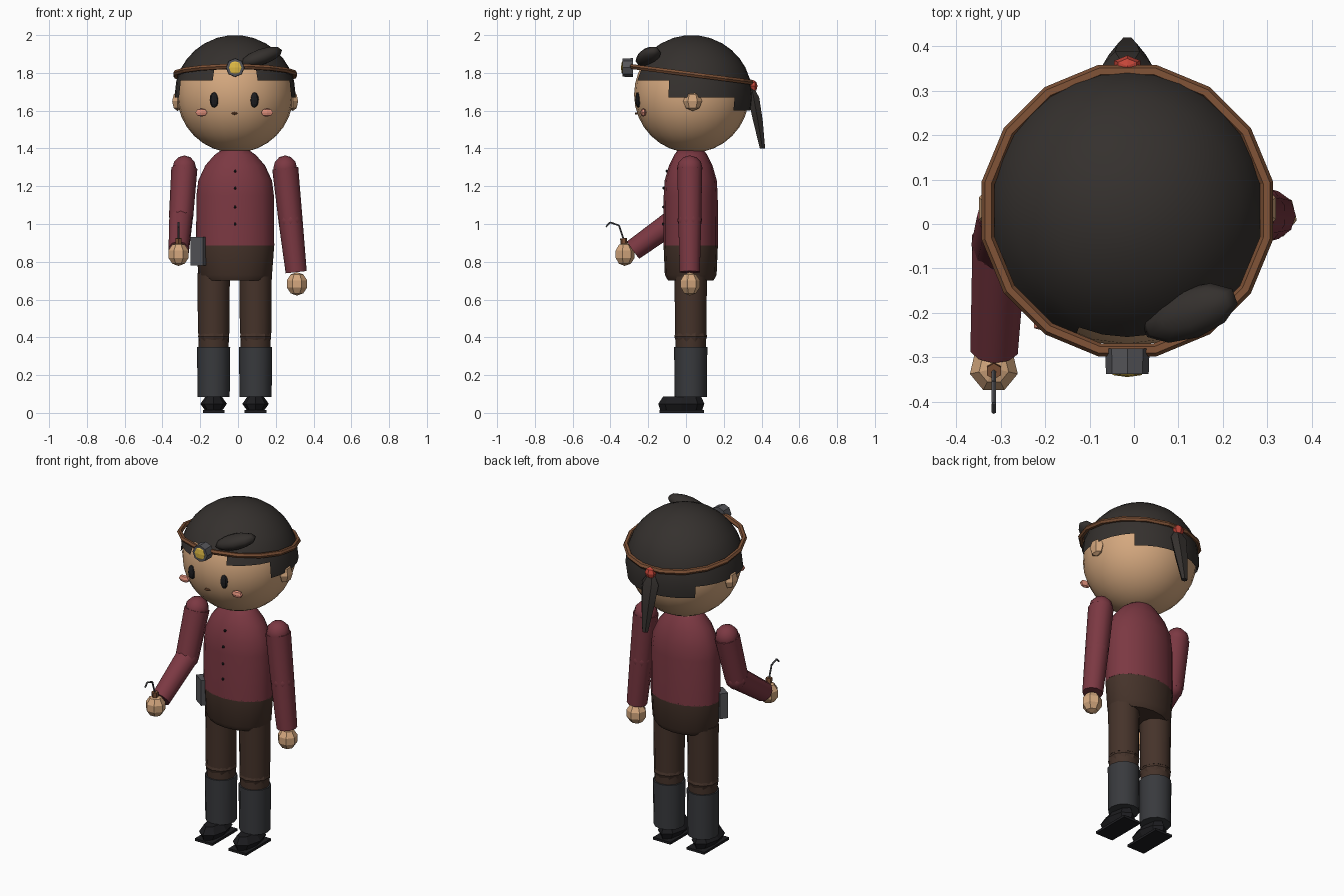
import bpy, bmesh, math
from mathutils import Vector, Matrix

if "Cube" in bpy.data.objects:
    bpy.data.objects.remove(bpy.data.objects["Cube"])

CX, CY = -0.015, 0.03   # body axis


def mat(name, *rgb):
    m = bpy.data.materials.new(name)
    m.diffuse_color = (*rgb, 1)
    m.use_nodes = True
    m.node_tree.nodes["Principled BSDF"].inputs["Base Color"].default_value = m.diffuse_color
    return m


SKIN = mat("skin", 0.66, 0.39, 0.21)
HAIR = mat("dark_hair", 0.035, 0.03, 0.027)
RED = mat("red_cloth", 0.20, 0.04, 0.055)
BROWN = mat("brown_cloth", 0.06, 0.033, 0.023)
LEATHER = mat("leather", 0.20, 0.08, 0.035)
BOOT = mat("boot_black", 0.04, 0.042, 0.047)
BLACK = mat("black", 0.012, 0.012, 0.014)
STEEL = mat("dark_steel", 0.09, 0.09, 0.1)
GOLD = mat("lens_yellow", 0.75, 0.5, 0.06)
PINK = mat("blush", 0.75, 0.28, 0.2)
TIE = mat("hair_tie_red", 0.55, 0.06, 0.04)


def finish(name, bm, m, smooth=None):
    bmesh.ops.recalc_face_normals(bm, faces=bm.faces)
    me = bpy.data.meshes.new(name)
    bm.to_mesh(me)
    bm.free()
    ob = bpy.data.objects.new(name, me)
    bpy.context.collection.objects.link(ob)
    me.materials.append(m)
    if smooth:
        bpy.ops.object.select_all(action='DESELECT')
        ob.select_set(True)
        bpy.context.view_layer.objects.active = ob
        bpy.ops.object.shade_smooth_by_angle(angle=math.radians(smooth))
    return ob


def ball(name, c, s, m, seg=8, rings=6, rot=None, smooth=None):
    bm = bmesh.new()
    bmesh.ops.create_uvsphere(bm, u_segments=seg, v_segments=rings, radius=1)
    r = rot or Matrix()
    bmesh.ops.transform(bm, verts=bm.verts, matrix=Matrix.Translation(c) @ r @ Matrix.Diagonal((*s, 1)))
    return finish(name, bm, m, smooth)


def limb(name, a, b, r1, r2, m, seg=10, smooth=45):
    a, b = Vector(a), Vector(b)
    d = b - a
    bm = bmesh.new()
    bmesh.ops.create_cone(bm, cap_ends=True, segments=seg, radius1=r1, radius2=r2, depth=d.length)
    q = d.to_track_quat('Z', 'Y').to_matrix().to_4x4()
    bmesh.ops.transform(bm, verts=bm.verts, matrix=Matrix.Translation((a + b) / 2) @ q)
    return finish(name, bm, m, smooth)


def box(name, c, s, m, rz=0):
    bm = bmesh.new()
    bmesh.ops.create_cube(bm, size=1)
    bmesh.ops.transform(bm, verts=bm.verts, matrix=Matrix.Translation(c)
                        @ Matrix.Rotation(rz, 4, 'Z') @ Matrix.Diagonal((*s, 1)))
    return finish(name, bm, m)


def loft(name, rings, m, seg=16, smooth=45):
    """Stack of ellipses (cx, cy, z, rx, ry), capped at both ends."""
    bm = bmesh.new()
    loops = [[bm.verts.new((cx + rx * math.cos(2 * math.pi * i / seg),
                            cy + ry * math.sin(2 * math.pi * i / seg), z)) for i in range(seg)]
             for cx, cy, z, rx, ry in rings]
    for p, q in zip(loops, loops[1:]):
        for i in range(seg):
            j = (i + 1) % seg
            bm.faces.new((p[i], p[j], q[j], q[i]))
    bm.faces.new(loops[0])
    bm.faces.new(loops[-1])
    return finish(name, bm, m, smooth)


# Head and ears
ball("head", (CX, CY, 1.685), (0.308, 0.305, 0.308), SKIN, 24, 16, smooth=60)
for s in (-1, 1):
    ball("ear", (CX + s * 0.305, 0.035, 1.65), (0.033, 0.05, 0.052), SKIN, 6, 4)

# Hair cap: a dome cut to a stepped hem (angle measured from the front)
bm = bmesh.new()
R, N = 0.322, 32
levels = [1.998, 1.985, 1.955, 1.92, 1.875, 1.83, 1.76, 1.67, 1.6]
dome = []
for z in levels:
    r = math.sqrt(max(R * R - (z - 1.678) ** 2, 0.0004))
    dome.append([bm.verts.new((CX + r * math.sin(2 * math.pi * i / N),
                               CY - r * math.cos(2 * math.pi * i / N), z)) for i in range(N)])
bm.faces.new(dome[0])
for i in range(N):
    phi = abs(((i + 0.5) * 360 / N + 180) % 360 - 180)
    rows = 5 if phi < 24 else 6 if phi < 66 else 7 if phi < 135 else 8
    for k in range(rows):
        j = (i + 1) % N
        bm.faces.new((dome[k][i], dome[k][j], dome[k + 1][j], dome[k + 1][i]))
bmesh.ops.delete(bm, geom=[v for v in bm.verts if not v.link_faces], context='VERTS')
finish("hair_cap", bm, HAIR, 60)

# Swept lock over the forehead
ball("hair_lock", (0.125, -0.2, 1.885), (0.12, 0.058, 0.042), HAIR, 10, 6, smooth=60,
     rot=Matrix.Rotation(0.35, 4, 'Z') @ Matrix.Rotation(-0.32, 4, 'Y'))

# Ponytail with tie
loft("ponytail", [(CX, 0.345, 1.73, 0.015, 0.012), (CX, 0.358, 1.67, 0.055, 0.034),
                  (CX, 0.38, 1.55, 0.042, 0.03), (CX, 0.405, 1.4, 0.018, 0.016)], HAIR, 6, 30)
ball("ponytail_tie", (CX, 0.355, 1.73), (0.034, 0.024, 0.032), TIE, 6, 4)

# Headband (tilted ring) and lamp
bm = bmesh.new()
rings = []
for i in range(16):
    a = 2 * math.pi * (i + 0.5) / 16
    loop = []
    for k in range(6):
        b = 2 * math.pi * k / 6
        r = 0.319 + 0.015 * math.cos(b)
        y = r * math.sin(a)
        loop.append(bm.verts.new((CX + r * math.cos(a), CY + y, 1.792 - 0.13 * y + 0.015 * math.sin(b))))
    rings.append(loop)
for i in range(16):
    p, q = rings[i], rings[(i + 1) % 16]
    for k in range(6):
        bm.faces.new((p[k], p[(k + 1) % 6], q[(k + 1) % 6], q[k]))
finish("headband", bm, LEATHER)
limb("lamp_housing", (CX, -0.28, 1.828), (CX, -0.337, 1.828), 0.05, 0.048, STEEL, 8, 30)
ball("lamp_lens", (CX, -0.335, 1.828), (0.038, 0.009, 0.036), GOLD, 6, 4)

# Face
for s in (-1, 1):
    ball("eye", (-0.02 + s * 0.106, -0.253, 1.657), (0.024, 0.016, 0.041), BLACK, 8, 6)
    ball("cheek", (-0.02 + s * 0.174, -0.226, 1.59), (0.036, 0.016, 0.022), PINK, 6, 4)
ball("mouth", (-0.018, -0.262, 1.585), (0.02, 0.009, 0.007), LEATHER, 6, 4)

# Torso: trousers hip and shirt
loft("hips", [(CX, 0.025, 0.70, 0.17, 0.12), (CX, 0.025, 0.73, 0.195, 0.137),
              (CX, 0.025, 0.89, 0.207, 0.144)], BROWN)
loft("shirt", [(CX, 0.025, 0.885, 0.207, 0.144), (CX, 0.025, 1.15, 0.205, 0.143),
               (CX, 0.025, 1.23, 0.195, 0.138), (CX, 0.025, 1.31, 0.158, 0.115),
               (CX, 0.025, 1.365, 0.11, 0.088), (CX, 0.025, 1.39, 0.075, 0.07)], RED)
for z, y in ((1.28, -0.1), (1.19, -0.117), (1.09, -0.119), (1.0, -0.12)):
    ball("button", (CX, y, z), (0.008, 0.008, 0.008), BLACK, 6, 4)

# Arms: one hanging, one bent forward
for side, sh, el, wr, hand in (
        ("left", (0.25, 0.02, 1.295), (0.278, 0.02, 1.02), (0.308, 0.02, 0.745), (0.312, 0.02, 0.683)),
        ("right", (-0.284, 0.02, 1.295), (-0.302, -0.045, 1.03), (-0.314, -0.28, 0.862), (-0.315, -0.325, 0.84))):
    ball(side + "_shoulder", sh, (0.066, 0.068, 0.068), RED, 10, 6, smooth=45)
    limb(side + "_upper_arm", sh, el, 0.069, 0.064, RED)
    ball(side + "_elbow", el, (0.065, 0.066, 0.066), RED, 10, 6, smooth=45)
    limb(side + "_forearm", el, wr, 0.064, 0.056, RED)
    ball(side + "_hand", hand, (0.058, 0.056, 0.062), SKIN, 7, 5)

# Hooked tool in the raised hand
limb("tool_handle", (-0.315, -0.325, 0.86), (-0.315, -0.331, 0.925), 0.018, 0.018, LEATHER, 6, 0)
path = [(-0.331, 0.92), (-0.355, 0.992), (-0.402, 1.008), (-0.423, 0.985)]
for (y0, z0), (y1, z1) in zip(path, path[1:]):
    limb("tool_wire", (-0.315, y0, z0), (-0.315, y1, z1), 0.005, 0.005, STEEL, 5, 0)

# Pouch on the hip
box("pouch", (-0.205, -0.04, 0.855), (0.08, 0.045, 0.15), STEEL, -0.62)

# Legs, knees, boots and shoes
for side, x in (("right", -0.129), ("left", 0.093)):
    limb(side + "_thigh", (x, 0.025, 0.74), (x, 0.025, 0.42), 0.086, 0.083, BROWN, 12)
    ball(side + "_knee", (x, 0.025, 0.405), (0.087, 0.087, 0.07), BROWN, 10, 6, smooth=30)
    limb(side + "_shin", (x, 0.025, 0.42), (x, 0.025, 0.32), 0.081, 0.079, BROWN, 12)
    limb(side + "_boot", (x, 0.025, 0.35), (x, 0.025, 0.085), 0.088, 0.085, BOOT, 12)
    loft(side + "_shoe", [(x, -0.025, 0.012, 0.045, 0.11), (x, -0.025, 0.048, 0.07, 0.122),
                          (x, -0.02, 0.088, 0.042, 0.1)], BLACK, 8, 0)
    box(side + "_sole", (x, -0.022, 0.007), (0.115, 0.235, 0.014), BLACK)
